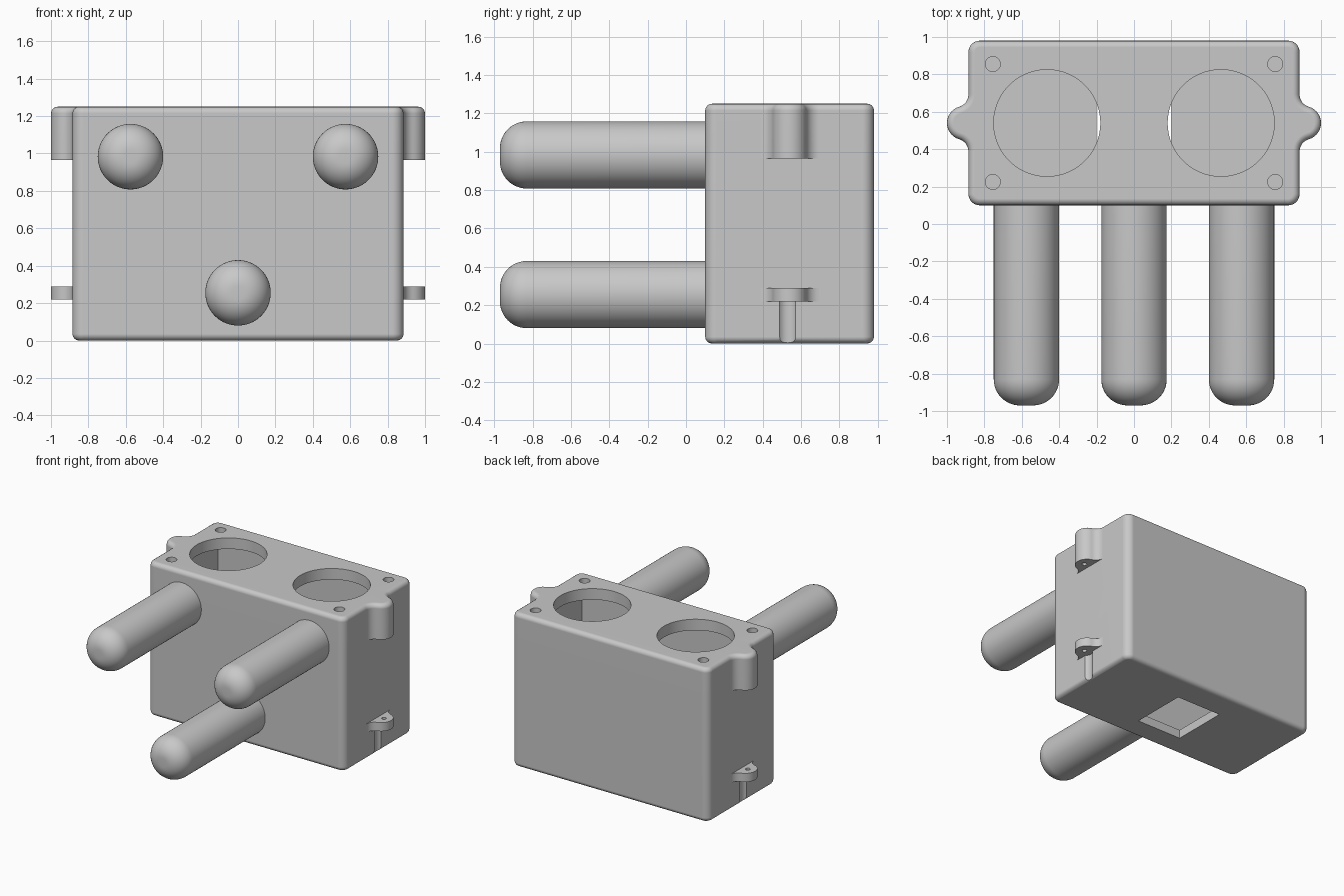
import bpy, bmesh
from math import sin, cos, radians, sqrt, atan2, degrees, pi
from mathutils import Matrix, Vector

if "Cube" in bpy.data.objects:
    bpy.data.objects.remove(bpy.data.objects["Cube"])

grey = bpy.data.materials.new("plain_grey")
grey.use_nodes = True
grey.diffuse_color = (0.58, 0.58, 0.58, 1)
grey.node_tree.nodes["Principled BSDF"].inputs["Base Color"].default_value = (0.58, 0.58, 0.58, 1)

HALF_W, FRONT, BACK, TOP, SEAM = 0.885, 0.10, 0.98, 1.25, 0.965
MID = (FRONT + BACK) / 2
WALL = 0.07


def arc(cx, cy, r, a0, a1, n=8):
    steps = [radians(a0 + (a1 - a0) * i / n) for i in range(n + 1)]
    return [(cx + r * cos(a), cy + r * sin(a)) for a in steps]


def ear_curve(r=0.09, f=0.07, cx=0.91):
    """Rounded lug blended into the side wall, running front to back on +x."""
    fx = HALF_W + f
    dy = sqrt((r + f) ** 2 - (fx - cx) ** 2)
    a = degrees(atan2(dy, cx - fx))
    return (arc(fx, MID - dy, f, 180, a)
            + arc(cx, MID, r, a - 180, 180 - a, 20)[1:-1]
            + arc(fx, MID + dy, f, -a, -180))


def case_outline(ears):
    r = 0.06
    side = arc(HALF_W - r, FRONT + r, r, -90, 0)
    side += ear_curve() if ears else []
    side += arc(HALF_W - r, BACK - r, r, 0, 90)
    return side + [(-x, y) for x, y in reversed(side)]


def finish(bm, name):
    bmesh.ops.recalc_face_normals(bm, faces=bm.faces)
    mesh = bpy.data.meshes.new(name)
    bm.to_mesh(mesh)
    bm.free()
    ob = bpy.data.objects.new(name, mesh)
    bpy.context.collection.objects.link(ob)
    mesh.materials.append(grey)
    return ob


def prism(name, outline, z0, z1, round_z=None):
    """Extrude an outline upward, optionally rounding the rim at height round_z."""
    bm = bmesh.new()
    base = bm.faces.new([bm.verts.new((x, y, z0)) for x, y in outline])
    new = bmesh.ops.extrude_face_region(bm, geom=[base])["geom"]
    bmesh.ops.translate(bm, vec=(0, 0, z1 - z0),
                        verts=[v for v in new if isinstance(v, bmesh.types.BMVert)])
    if round_z is not None:
        rim = [e for e in bm.edges if all(abs(v.co.z - round_z) < 1e-5 for v in e.verts)]
        bmesh.ops.bevel(bm, geom=rim, offset=0.035, segments=4, profile=0.5,
                        affect='EDGES', clamp_overlap=False)
    return finish(bm, name)


def cylinders(name, centres, r, z0, z1, n=48):
    bm = bmesh.new()
    for x, y in centres:
        bmesh.ops.create_cone(bm, cap_ends=True, segments=n, radius1=r, radius2=r, depth=z1 - z0,
                              matrix=Matrix.Translation((x, y, (z0 + z1) / 2)))
    return finish(bm, name)


def block(name, x, y0, y1, z0, z1):
    return prism(name, [(-x, y0), (x, y0), (x, y1), (-x, y1)], z0, z1)


def cut(target, cutter):
    mod = target.modifiers.new("cut", 'BOOLEAN')
    mod.operation, mod.solver, mod.object = 'DIFFERENCE', 'EXACT', cutter
    bpy.context.view_layer.update()
    bpy.context.view_layer.objects.active = target
    bpy.ops.object.modifier_apply(modifier=mod.name)
    bpy.data.objects.remove(cutter)


def smooth(ob, weighted=True):
    bpy.ops.object.select_all(action='DESELECT')
    ob.select_set(True)
    bpy.context.view_layer.objects.active = ob
    bpy.ops.object.shade_smooth_by_angle(angle=radians(35))
    if weighted:
        ob.modifiers.new("even_normals", 'WEIGHTED_NORMAL').keep_sharp = True


# Lid with lugs, two large round openings and corner screw holes
lug_points = [(s * 0.935, MID) for s in (-1, 1)]
corners = [(sx * 0.755, MID + sy * 0.315) for sx in (-1, 1) for sy in (-1, 1)]
inner = (HALF_W - WALL, FRONT + WALL, BACK - WALL)
lid = prism("case_lid", case_outline(True), SEAM, TOP, TOP)
cut(lid, block("cutter", *inner, SEAM - 0.1, TOP - 0.09))
cut(lid, cylinders("cutter", [(-0.465, MID), (0.465, MID)], 0.285, SEAM + 0.1, TOP + 0.1, 96))
cut(lid, cylinders("cutter", corners, 0.04, TOP - 0.08, TOP + 0.1, 32))
cut(lid, cylinders("cutter", lug_points, 0.018, SEAM - 0.1, SEAM + 0.18, 16))
smooth(lid)

# Hollow body with a square opening in the floor and screw grooves in the sides
body = prism("case_body", case_outline(False), 0, SEAM, 0)
cut(body, block("cutter", *inner, WALL, SEAM + 0.1))
cut(body, block("cutter", 0.2, 0.29, 0.75, -0.1, WALL + 0.1))
cut(body, cylinders("cutter", [(s * 0.92, MID - 0.01) for s in (-1, 1)], 0.055, -0.1, 0.22, 32))
smooth(body)

# Lower lugs, one on each side
for name, s in (("left_lower_lug", 1), ("right_lower_lug", -1)):
    curve = ear_curve()
    points = [(0.85, curve[0][1])] + curve + [(0.85, curve[-1][1])]
    lug = prism(name, [(s * x, y) for x, y in points], 0.22, 0.29)
    cut(lug, cylinders("cutter", [(s * 0.935, MID)], 0.018, 0.1, 0.4, 16))
    smooth(lug)


# Round-nosed pins on the front
def pin(name, x, z, r=0.175, nose=0.14, tip=-0.97):
    bm = bmesh.new()
    profile = [(0, tip)] + arc(r - nose, tip + nose, nose, -90, 0, 12) + [(r, FRONT + 0.02), (0, FRONT + 0.02)]
    verts = [bm.verts.new((px, py, 0)) for px, py in profile]
    edges = [bm.edges.new(pair) for pair in zip(verts, verts[1:])]
    bmesh.ops.spin(bm, geom=verts + edges, cent=(0, 0, 0), axis=(0, 1, 0),
                   angle=2 * pi, steps=64, use_duplicate=False)
    bmesh.ops.remove_doubles(bm, verts=bm.verts, dist=1e-5)
    bmesh.ops.translate(bm, verts=bm.verts, vec=Vector((x, 0, z)))
    smooth(finish(bm, name), False)


pin("left_upper_pin", 0.575, 0.983)
pin("right_upper_pin", -0.575, 0.983)
pin("lower_pin", 0, 0.255)
